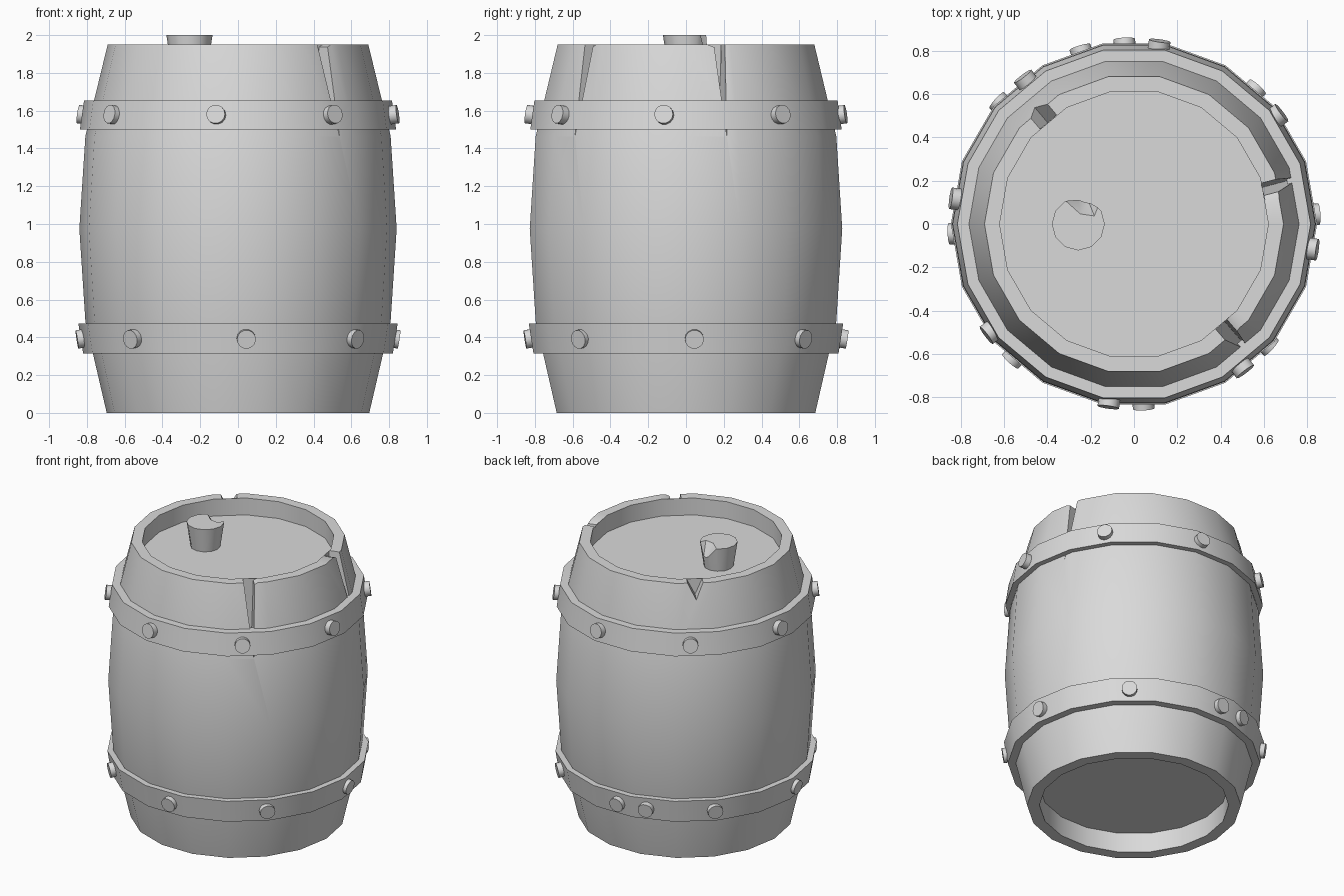
import bpy, bmesh, math
from mathutils import Matrix, Vector

SIDES = 18

old = bpy.data.objects.get("Cube")
if old:
    bpy.data.objects.remove(old, do_unlink=True)

grey = bpy.data.materials.new("plain grey")
grey.use_nodes = True
grey.diffuse_color = (0.7, 0.7, 0.7, 1)
grey.node_tree.nodes["Principled BSDF"].inputs["Base Color"].default_value = grey.diffuse_color


def finish(name, bm):
    bmesh.ops.recalc_face_normals(bm, faces=bm.faces)
    mesh = bpy.data.meshes.new(name)
    bm.to_mesh(mesh)
    bm.free()
    mesh.materials.append(grey)
    obj = bpy.data.objects.new(name, mesh)
    bpy.context.collection.objects.link(obj)
    return obj


def lathe(name, profile, closed=False, sides=SIDES, centre=(0, 0)):
    """Revolve (radius, z) points; an open profile gets flat end caps."""
    bm = bmesh.new()
    turn = [math.tau * i / sides for i in range(sides)]
    rings = [[bm.verts.new((centre[0] + r * math.cos(a), centre[1] + r * math.sin(a), z))
              for a in turn] for r, z in profile]
    pairs = list(zip(rings, rings[1:]))
    if closed:
        pairs.append((rings[-1], rings[0]))
    else:
        bm.faces.new(rings[0])
        bm.faces.new(rings[-1])
    for a, b in pairs:
        for i in range(sides):
            j = (i + 1) % sides
            bm.faces.new((a[i], a[j], b[j], b[i]))
    return finish(name, bm)


def hull(name, points):
    bm = bmesh.new()
    for p in points:
        bm.verts.new(p)
    bmesh.ops.convex_hull(bm, input=bm.verts)
    obj = finish(name, bm)
    obj.hide_render = True
    return obj


def wedge(angle, left, right, tip, bottom):
    """Radial V cutter through the rim; left, right and tip are tangential offsets."""
    turn = Matrix.Rotation(math.radians(angle), 4, "Z")
    return hull("crack_cutter", [turn @ Vector((r, t, z)) for r in (0.615, 1.0)
                                 for t, z in ((left, 1.96), (right, 1.96), (tip, bottom))])


def select(obj):
    bpy.ops.object.select_all(action="DESELECT")
    obj.select_set(True)
    bpy.context.view_layer.objects.active = obj


def cut(obj, cutters):
    select(obj)
    for c in cutters:
        mod = obj.modifiers.new("cut", "BOOLEAN")
        mod.operation, mod.solver, mod.object = "DIFFERENCE", "EXACT", c
        bpy.ops.object.modifier_apply(modifier=mod.name)
        bpy.data.objects.remove(c, do_unlink=True)


def smooth(obj):
    select(obj)
    bpy.ops.object.shade_smooth_by_angle(angle=math.radians(30))


# Barrel body with recessed lid and base
body = lathe("barrel_body", [(0.62, 1.83), (0.62, 1.95), (0.69, 1.95), (0.808, 1.465),
                             (0.84, 0.975), (0.808, 0.485), (0.695, 0), (0.615, 0), (0.615, 0.14)])

# Two long cracks with chipped tops, and one short notch
cut(body, [wedge(-49, -0.035, 0.035, 0.02, 1.46), wedge(-49, -0.03, 0.08, 0.01, 1.925),
           wedge(15, -0.03, 0.03, 0.01, 1.46), wedge(15, -0.09, 0.03, 0, 1.925),
           wedge(130, -0.055, 0.055, 0.005, 1.84)])
smooth(body)


def rivet(band, angle, radius, z, tilt):
    bm = bmesh.new()
    bmesh.ops.create_cone(bm, cap_ends=True, segments=14, radius1=0.05, radius2=0.05, depth=0.06)
    place = (Matrix.Rotation(math.radians(angle), 4, "Z") @ Matrix.Translation((radius, 0, z))
             @ Matrix.Rotation(math.pi / 2 - tilt, 4, "Y"))
    bmesh.ops.transform(bm, matrix=place, verts=bm.verts)
    smooth(finish(band + "_rivet", bm))


# Hoops with their rivets: name, bottom, top, radius at bottom and top, first rivet angle
for name, z0, z1, r0, r1, start in (("upper_hoop", 1.5, 1.655, 0.837, 0.815, -8),
                                    ("lower_hoop", 0.315, 0.472, 0.82, 0.845, 3)):
    smooth(lathe(name, [(0.74, z0), (r0, z0), (r1, z1), (0.74, z1)], closed=True))
    angles = [start + 45 * i for i in range(8)]
    if name == "lower_hoop":
        angles.append(107)
    for a in angles:
        rivet(name, a, 0.824, (z0 + z1) / 2, math.atan2(r0 - r1, z1 - z0))

# Tapered stopper with a chipped back edge
stopper = lathe("stopper", [(0.095, 1.82), (0.122, 2.0)], sides=12, centre=(-0.257, 0))
cut(stopper, [hull("chip_cutter", [(-0.35, 0.13, 2.01), (-0.14, 0.13, 2.01), (-0.25, 0.04, 2.01),
                                   (-0.18, 0.03, 2.01), (-0.22, 0.13, 1.87)])])
smooth(stopper)
